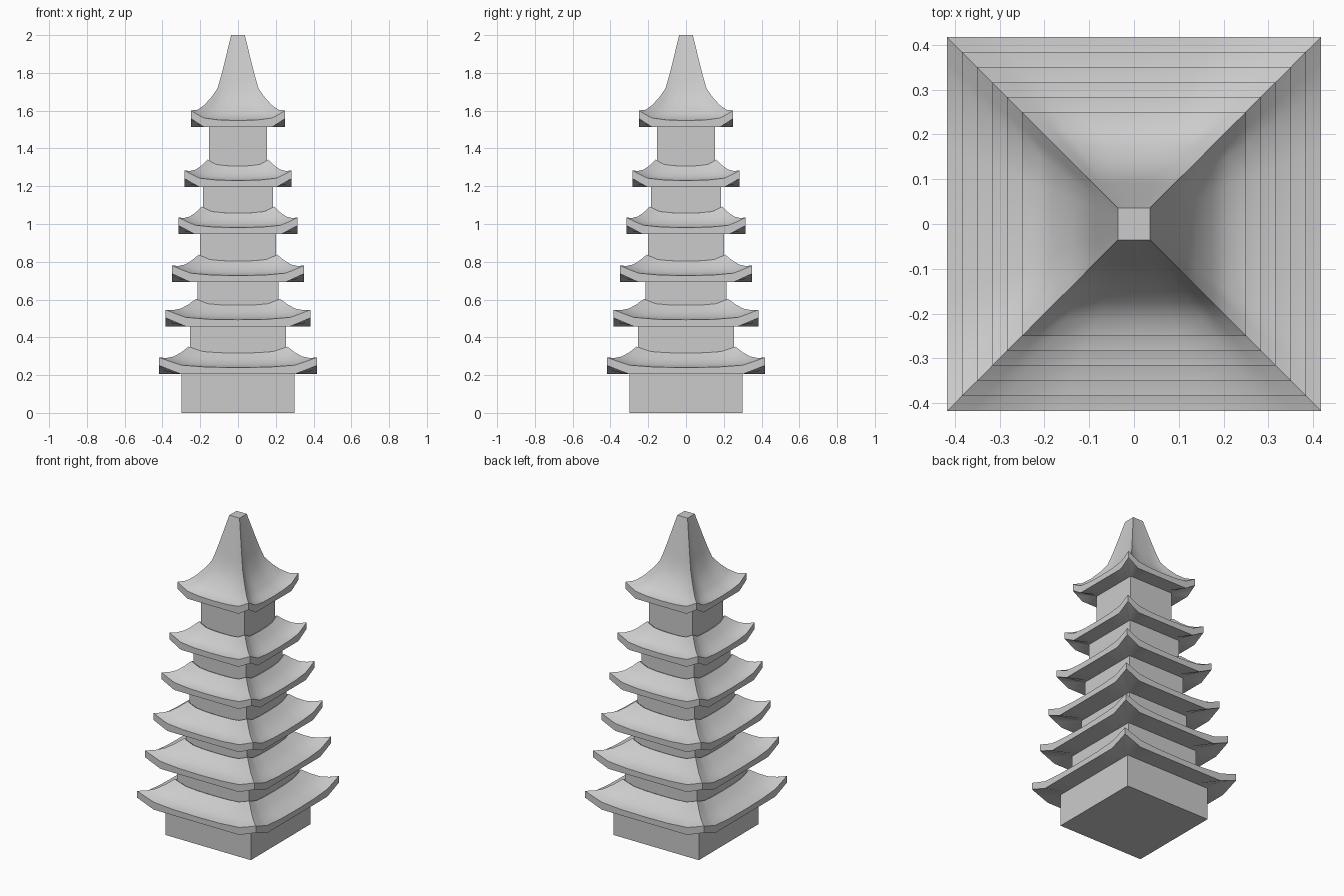
import bpy, bmesh

if "Cube" in bpy.data.objects:
    bpy.data.objects.remove(bpy.data.objects["Cube"])

# position along one side of a square, and how much of the corner lift applies there
US = [-1, -0.86, -0.72, -0.4, 0, 0.4, 0.72, 0.86]
SOFT = {0: 0.0, 0.4: 0.05, 0.72: 0.24, 0.86: 0.6, 1: 1.0}   # sagging roof top
HARD = {0: 0.0, 0.4: 0.0, 0.72: 0.0, 0.86: 0.5, 1: 1.0}     # folded underside


def ring(bm, half, z, lift, table):
    verts = []
    for side in range(4):
        for u in US:
            x, y = u * half, -half
            for _ in range(side):
                x, y = -y, x
            verts.append(bm.verts.new((x, y, z + lift * table[abs(u)])))
    return verts


def finish(bm, name, smooth):
    bmesh.ops.recalc_face_normals(bm, faces=bm.faces)
    me = bpy.data.meshes.new(name)
    bm.to_mesh(me)
    bm.free()
    ob = bpy.data.objects.new(name, me)
    bpy.context.collection.objects.link(ob)
    if smooth:
        bpy.ops.object.select_all(action='DESELECT')
        ob.select_set(True)
        bpy.context.view_layer.objects.active = ob
        bpy.ops.object.shade_smooth_by_angle(angle=0.8)


def loft(name, rings):
    bm = bmesh.new()
    loops = [ring(bm, *r) for r in rings]
    n = len(loops[0])
    for a, b in zip(loops, loops[1:]):
        for i in range(n):
            j = (i + 1) % n
            bm.faces.new((a[i], a[j], b[j], b[i]))
    bm.faces.new(loops[0][::-1])
    bm.faces.new(loops[-1])
    finish(bm, name, True)


def box(name, half, z0, z1):
    bm = bmesh.new()
    bmesh.ops.create_cube(bm, size=1)
    for v in bm.verts:
        v.co.x *= 2 * half
        v.co.y *= 2 * half
        v.co.z = z1 if v.co.z > 0 else z0
    finish(bm, name, False)


# wall half width, eave half width, eave underside height
TIERS = [(0.30, 0.417, 0.205), (0.253, 0.384, 0.458), (0.214, 0.35, 0.692),
         (0.20, 0.316, 0.946), (0.184, 0.283, 1.195), (0.153, 0.25, 1.513)]

floor = 0
for k, (wall, eave, z) in enumerate(TIERS):
    # storey walls
    box(f"storey_wall_{k + 1}", wall, floor, z + 0.012)
    # eave underside and edge board
    rings = [(wall - 0.01, z, 0, HARD), (wall, z, 0, HARD), (eave, z, 0.045, HARD)]
    if k < 5:
        # sagging skirt roof up to the next storey
        top = TIERS[k + 1][0] + 0.008
        for t, h, lift in [(0, 0.035, 0.053), (0.25, 0.038, 0.048),
                           (0.5, 0.052, 0.042), (0.75, 0.076, 0.04),
                           (1, 0.112, 0.034)]:
            rings.append((eave + (top - eave) * t, z + h, lift, SOFT))
        rings.append((top - 0.03, z + 0.1, 0, SOFT))
        floor = z + 0.07
    else:
        # tall concave top roof
        rings += [(eave, z + 0.035, 0.053, SOFT), (0.212, 1.555, 0.05, SOFT),
                  (0.175, 1.585, 0.048, SOFT), (0.138, 1.63, 0.045, SOFT),
                  (0.108, 1.685, 0.035, SOFT), (0.09, 1.76, 0.022, SOFT),
                  (0.073, 1.837, 0.012, SOFT), (0.036, 2.0, 0, SOFT)]
    loft("top_roof" if k == 5 else f"skirt_roof_{k + 1}", rings)
